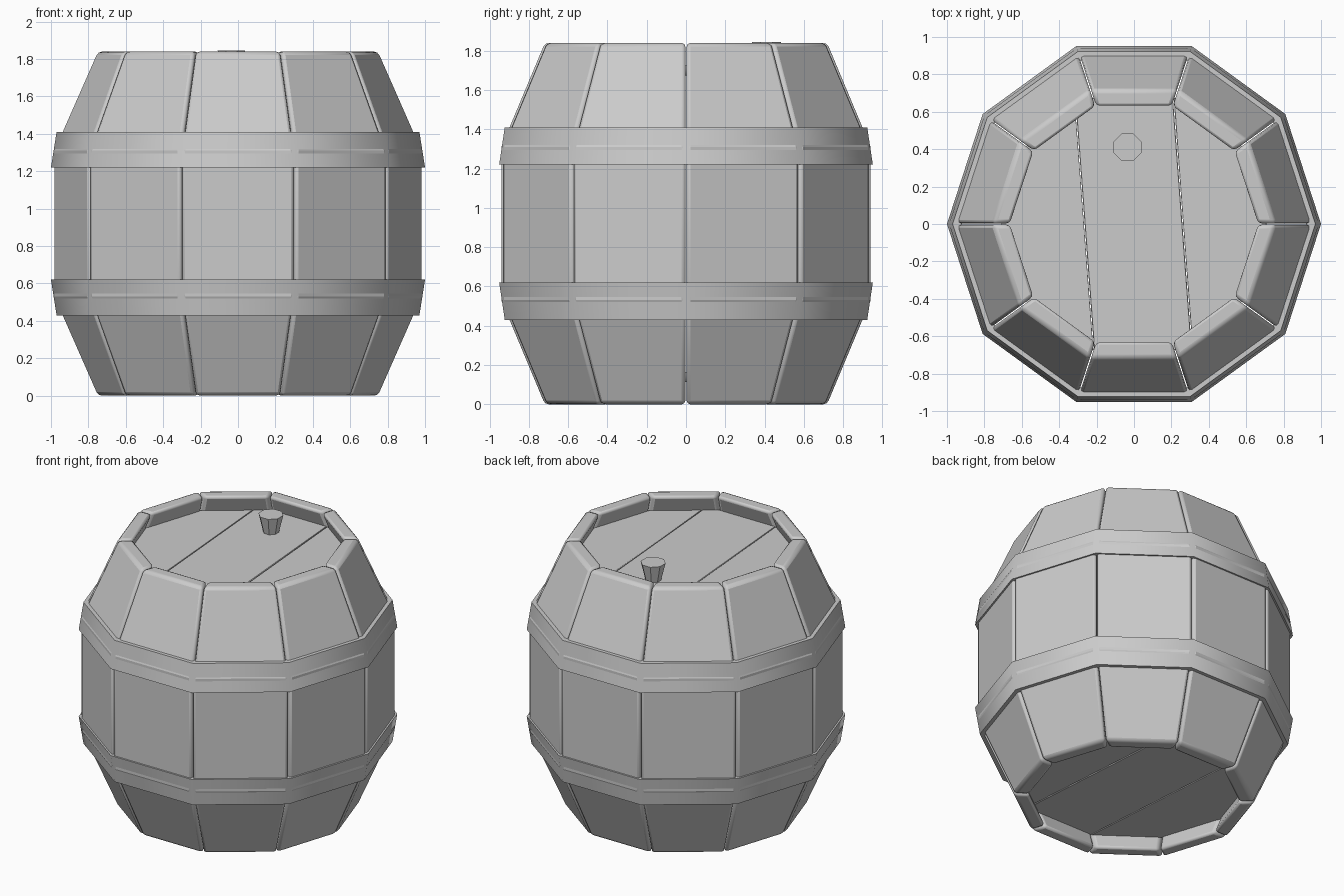
import bpy, bmesh, math
from mathutils import Matrix, Vector

if "Cube" in bpy.data.objects:
    bpy.data.objects.remove(bpy.data.objects["Cube"])

N, H = 10, 1.84
TAN = math.tan(math.pi / N)
COS = math.cos(math.pi / N)


def finish(bm, name, bevel=0.0, segments=2, angle=35):
    bmesh.ops.recalc_face_normals(bm, faces=bm.faces)
    me = bpy.data.meshes.new(name)
    bm.to_mesh(me)
    bm.free()
    ob = bpy.data.objects.new(name, me)
    bpy.context.collection.objects.link(ob)
    if bevel:
        m = ob.modifiers.new("bevel", 'BEVEL')
        m.width, m.segments = bevel, segments
        m.limit_method, m.angle_limit = 'ANGLE', math.radians(30)
    bpy.ops.object.select_all(action='DESELECT')
    ob.select_set(True)
    bpy.context.view_layer.objects.active = ob
    bpy.ops.object.shade_smooth_by_angle(angle=math.radians(angle))
    return ob


# Staves: bent plank profile (apothem, z), widened to fill one tenth of the ring
outer = [(0.718, 0.0), (0.94, 0.53), (0.94, H - 0.53), (0.718, H)]
inner = [(0.625, 0.0), (0.845, 0.55), (0.845, H - 0.55), (0.625, H)]
for k in range(N):
    bm = bmesh.new()
    sides = []
    for s in (-1, 1):
        sides.append([[bm.verts.new((s * (a * TAN - 0.003), a, z)) for a, z in prof]
                      for prof in (outer, inner)])
    (lo, li), (ro, ri) = sides
    for i in range(3):
        for a, b in ((lo, ro), (li, ri), (lo, li), (ro, ri)):
            bm.faces.new((a[i], a[i + 1], b[i + 1], b[i]))
    for i in (0, 3):
        bm.faces.new((lo[i], ro[i], ri[i], li[i]))
    bmesh.ops.rotate(bm, verts=bm.verts, matrix=Matrix.Rotation(k * math.tau / N, 3, 'Z'))
    finish(bm, f"stave_{k + 1}", 0.02, 2, 20)


# Hoops: sloped band swept round the ten corners
def hoop(name, profile):
    bm = bmesh.new()
    rings = [[bm.verts.new((r * math.cos(k * math.tau / N), r * math.sin(k * math.tau / N), z))
              for r, z in profile] for k in range(N)]
    n = len(profile)
    for k in range(N):
        a, b = rings[k], rings[(k + 1) % N]
        for i in range(n):
            j = (i + 1) % n
            bm.faces.new((a[i], b[i], b[j], a[j]))
    finish(bm, name, 0, 0, 40)


band = [(1.0, 1.22), (0.97, 1.41), (0.92, 1.41), (0.96, 1.22)]
hoop("upper_hoop", band)
hoop("lower_hoop", [(r, H - z) for r, z in band])


# Lids: a ten-sided disc cut into three slightly turned planks
def lid(name, z):
    turn = Matrix.Rotation(math.radians(4.3), 3, 'Z')
    normal = turn @ Vector((1, 0, 0))
    gap = 0.002
    for i, (x0, x1) in enumerate(((-1, -0.265), (-0.265, 0.26), (0.26, 1))):
        bm = bmesh.new()
        r = 0.675 / COS
        bmesh.ops.create_cone(bm, cap_ends=True, segments=N, radius1=r, radius2=r, depth=0.05)
        # align a corner with the x axis, like the staves
        first = min(bm.verts, key=lambda v: abs(math.atan2(v.co.y, v.co.x)))
        fix = -math.atan2(first.co.y, first.co.x)
        bmesh.ops.rotate(bm, verts=bm.verts, matrix=Matrix.Rotation(fix, 3, 'Z'))
        for x, s in ((x0 + gap, -1), (x1 - gap, 1)):
            bmesh.ops.bisect_plane(bm, geom=bm.verts[:] + bm.edges[:] + bm.faces[:],
                                   plane_co=normal * x, plane_no=normal * s, clear_outer=True)
            bmesh.ops.holes_fill(bm, edges=[e for e in bm.edges if e.is_boundary])
        bmesh.ops.translate(bm, verts=bm.verts, vec=(0, 0, z))
        finish(bm, f"{name}_plank_{i + 1}", 0.003, 1)


lid("top_lid", 1.70)
lid("bottom_lid", H - 1.70)

# Bung: tapered eight-sided plug, wider at the top
bm = bmesh.new()
bmesh.ops.create_cone(bm, cap_ends=True, segments=8, radius1=0.05, radius2=0.08, depth=0.125)
bmesh.ops.rotate(bm, verts=bm.verts, matrix=Matrix.Rotation(math.pi / 8, 3, 'Z'))
bmesh.ops.translate(bm, verts=bm.verts, vec=(-0.035, 0.41, 1.7825))
finish(bm, "bung", 0, 0, 30)
